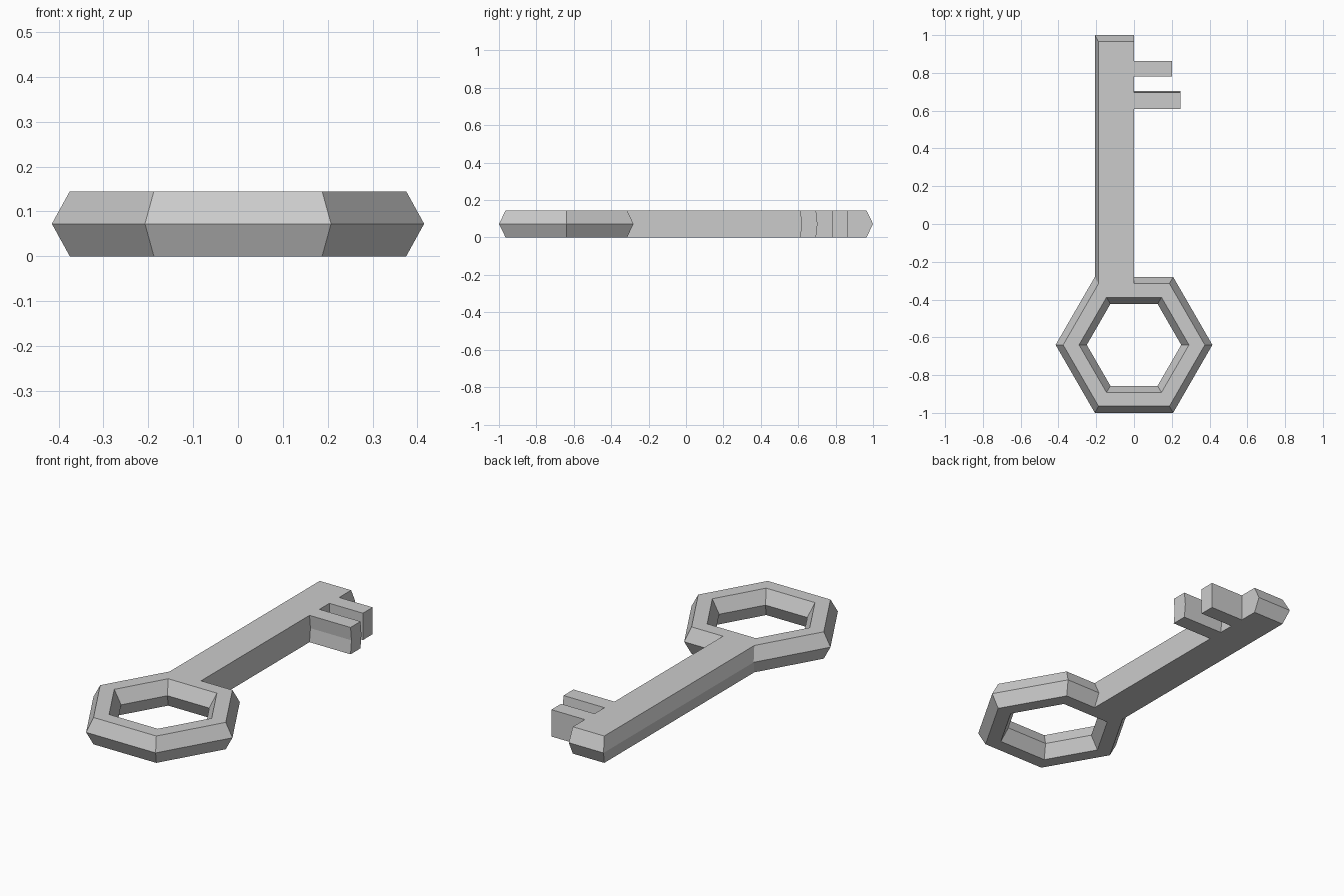
import bpy, bmesh, math

if "Cube" in bpy.data.objects:
    bpy.data.objects.remove(bpy.data.objects["Cube"])

H = 0.145          # total thickness
CY = -0.64         # centre of the hexagonal bow


def hexagon(r):
    return [(r * math.cos(math.radians(a)), CY + r * math.sin(math.radians(a)))
            for a in range(0, 360, 60)]


def outline(r, end, shift):
    """Key silhouette: bow, shaft grown from half its top edge, two teeth."""
    hx = hexagon(r)
    pts = [hx[i] for i in (2, 3, 4, 5, 0, 1)]
    pts.append((0, hx[1][1]))
    # teeth: start y, end y, reach, mid-height lean
    for y0, y1, reach, s in ((0.61, 0.695, 0.245, shift), (0.78, 0.863, 0.2, 0)):
        pts += [(0, y0 + s), (reach, y0 + s), (reach, y1 + s), (0, y1 + s)]
    return pts + [(0, end), (-r / 2, end)]


bm = bmesh.new()


def wall(loops):
    """Stack closed loops at z = 0, H/2, H and return the bottom and top rims."""
    rows = [[bm.verts.new((x, y, z)) for x, y in pts]
            for pts, z in zip(loops, (0, H / 2, H))]
    n = len(rows[0])
    for a, b in zip(rows, rows[1:]):
        for i in range(n):
            j = (i + 1) % n
            bm.faces.new((a[i], a[j], b[j], b[i]))
    return [[bm.edges.get((row[i], row[(i + 1) % n])) for i in range(n)]
            for row in (rows[0], rows[2])]


# outer wall and bow hole, both ridged at mid height
edge = outline(0.375, 0.965, 0)
outer = wall([edge, outline(0.415, 1.0, 0.008), edge])
inner = wall([hexagon(0.291), hexagon(0.25), hexagon(0.291)])

# flat top and bottom with the hole left open
for o, i in zip(outer, inner):
    bmesh.ops.triangle_fill(bm, edges=o + i, use_beauty=True)
bmesh.ops.recalc_face_normals(bm, faces=bm.faces[:])

mesh = bpy.data.meshes.new("key")
bm.to_mesh(mesh)
bm.free()
bpy.context.collection.objects.link(bpy.data.objects.new("key", mesh))
